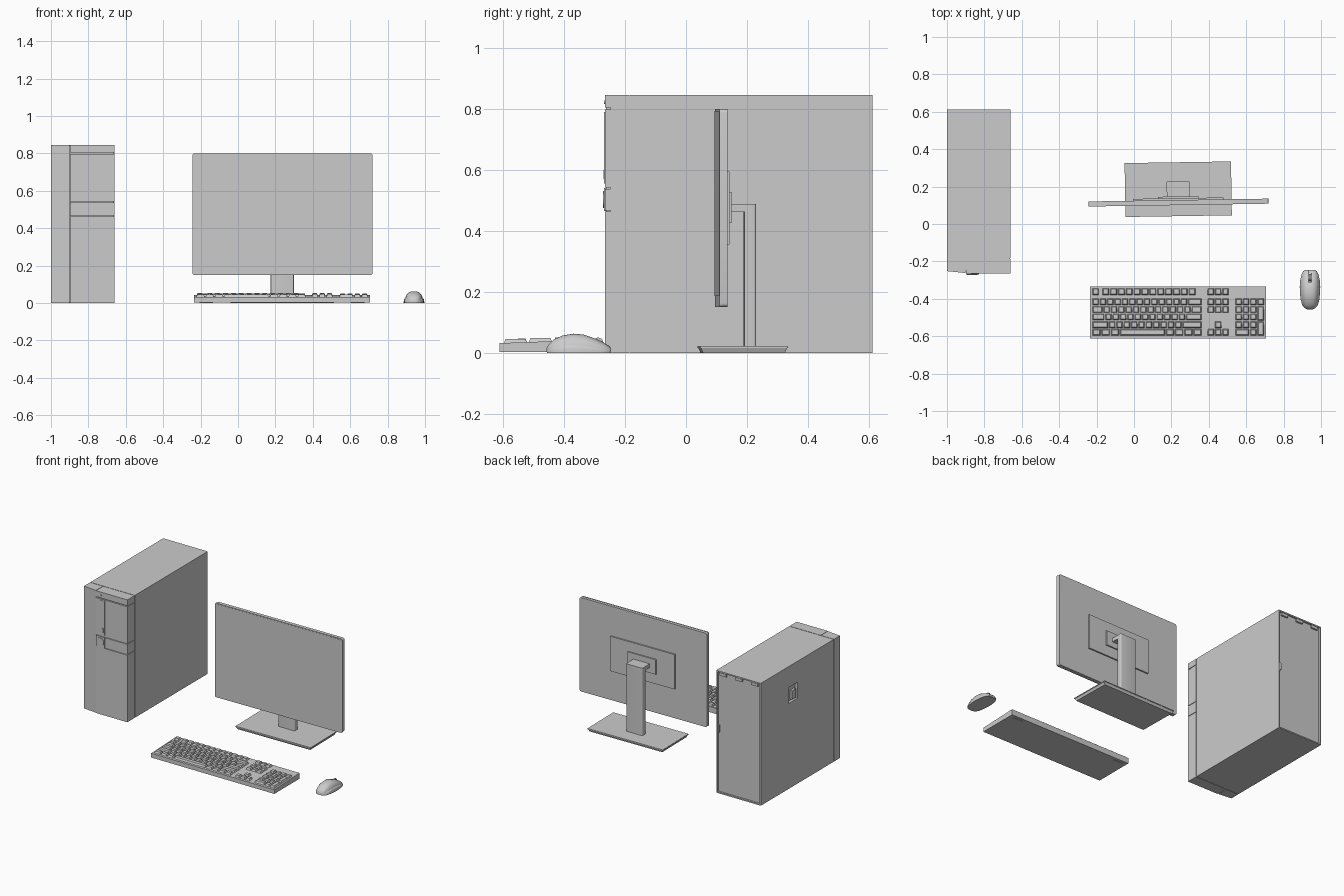
import bpy, bmesh, math
from mathutils import Matrix, Vector

if "Cube" in bpy.data.objects:
    bpy.data.objects.remove(bpy.data.objects["Cube"])


def finish(name, bm, smooth=False):
    bmesh.ops.recalc_face_normals(bm, faces=bm.faces)
    me = bpy.data.meshes.new(name)
    bm.to_mesh(me)
    bm.free()
    ob = bpy.data.objects.new(name, me)
    bpy.context.collection.objects.link(ob)
    if smooth:
        bpy.ops.object.select_all(action='DESELECT')
        ob.select_set(True)
        bpy.context.view_layer.objects.active = ob
        bpy.ops.object.shade_smooth_by_angle(angle=math.radians(35))
    return ob


def add_box(bm, x, y, z, taper=None):
    """Box from ranges; taper shrinks the top face by that amount per side."""
    c = Vector((sum(x) / 2, sum(y) / 2, sum(z) / 2))
    s = Vector((abs(x[1] - x[0]), y[1] - y[0], z[1] - z[0]))
    vs = bmesh.ops.create_cube(bm, size=1)['verts']
    for v in vs:
        up = v.co.z > 0
        d = Vector((math.copysign(1, v.co.x), math.copysign(1, v.co.y), 0))
        v.co = c + Vector([a * b for a, b in zip(v.co, s)])
        if taper and up:
            v.co -= d * taper
    return vs


def box(name, x, y, z, round_axis=None, r=0.01, taper=None):
    bm = bmesh.new()
    add_box(bm, x, y, z, taper)
    if round_axis is not None:
        edges = [e for e in bm.edges
                 if abs((e.verts[0].co - e.verts[1].co).normalized()[round_axis]) > 0.9]
        bmesh.ops.bevel(bm, geom=edges, offset=r, segments=4, profile=0.5, affect='EDGES')
    return finish(name, bm, round_axis is not None)


def prism(name, pts, a, b, axis):
    """Extrude a profile along axis 'x' (pts are y,z) or 'z' (pts are x,y)."""
    def place(p, t):
        return (t, *p) if axis == 'x' else (*p, t)
    bm = bmesh.new()
    lo = [bm.verts.new(place(p, a)) for p in pts]
    hi = [bm.verts.new(place(p, b)) for p in pts]
    bm.faces.new(lo)
    bm.faces.new(hi)
    n = len(pts)
    for i in range(n):
        bm.faces.new((lo[i], lo[(i + 1) % n], hi[(i + 1) % n], hi[i]))
    return finish(name, bm)


def cylinder(name, centre, r, depth, rot, segs=32):
    bm = bmesh.new()
    m = Matrix.Translation(centre) @ Matrix.Rotation(math.pi / 2, 4, rot)
    bmesh.ops.create_cone(bm, cap_ends=True, segments=segs, radius1=r, radius2=r,
                          depth=depth, matrix=m)
    return finish(name, bm, True)


def cut(ob, cutter):
    m = ob.modifiers.new('cut', 'BOOLEAN')
    m.operation, m.solver, m.object = 'DIFFERENCE', 'EXACT', cutter
    bpy.context.view_layer.objects.active = ob
    bpy.ops.object.modifier_apply(modifier=m.name)
    bpy.data.objects.remove(cutter)


# Tower case with recessed back panel
bm = bmesh.new()
add_box(bm, (-1, -0.66), (-0.183, 0.612), (0, 0.845))
bm.faces.ensure_lookup_table()
bm.normal_update()
back = max(bm.faces, key=lambda f: f.calc_center_median().y)
bmesh.ops.inset_region(bm, faces=[back], thickness=0.012)
bmesh.ops.inset_region(bm, faces=[back], thickness=0.0005, depth=-0.012)
case = finish('tower_case', bm)

# Side latch in its pocket, tabs on the back rim
cut(case, box('latch_cutter', (-1.1, -0.98), (0.21, 0.31), (0.59, 0.70)))
box('side_latch', (-0.997, -0.979), (0.225, 0.265), (0.60, 0.66))
for x in (-0.95, -0.83, -0.71):
    box('back_tab', (x - 0.025, x + 0.025), (0.598, 0.611), (0.815, 0.834))
box('back_side_tab', (-0.68, -0.671), (0.598, 0.611), (0.42, 0.47))

# Front bezel: slanted left strip, stacked right panels, core behind the gaps
box('bezel_core', (-0.996, -0.664), (-0.248, -0.18), (0.002, 0.843))
prism('bezel_left_strip', [(-1, -0.187), (-1, -0.252), (-0.902, -0.262), (-0.902, -0.187)],
      0, 0.845, 'z')
for z in ((0, 0.463), (0.467, 0.538), (0.542, 0.798), (0.804, 0.845)):
    box('bezel_right_panel', (-0.898, -0.66), (-0.265, -0.187), z)

# Power button, optical drive strip, indicator
box('button_block', (-0.897, -0.83), (-0.269, -0.26), (0.465, 0.54))
cylinder('power_button', (-0.864, -0.268, 0.503), 0.028, 0.008, 'X')
box('drive_door', (-0.862, -0.832), (-0.268, -0.26), (0.555, 0.79))
box('drive_eject_button', (-0.853, -0.841), (-0.27, -0.26), (0.57, 0.60))
cylinder('indicator_light', (-0.865, -0.265, 0.822), 0.006, 0.006, 'X', 16)

# Monitor and stand, turned slightly about the vertical axis
monitor = [
    box('monitor_front', (-0.244, 0.72), (0.102, 0.110), (0.15, 0.80), 1, 0.012),
    box('monitor_shell', (-0.243, 0.719), (0.109, 0.128), (0.151, 0.799), 1, 0.012),
    box('screen', (-0.236, 0.712), (0.101, 0.104), (0.187, 0.793)),
    box('back_plate', (-0.005, 0.48), (0.127, 0.138), (0.355, 0.595)),
    box('mount_plate', (0.13, 0.345), (0.137, 0.147), (0.425, 0.527)),
    box('stand_arm', (0.176, 0.30), (0.146, 0.20), (0.462, 0.488)),
    box('stand_neck', (0.176, 0.30), (0.19, 0.228), (0.02, 0.488), 2, 0.006),
    box('stand_base_top', (-0.047, 0.522), (0.042, 0.33), (0.016, 0.022)),
    box('stand_base_foot', (-0.037, 0.512), (0.052, 0.32), (0, 0.017), taper=-0.008),
]
pivot = Matrix.Translation((0.238, 0.115, 0))
turn = pivot @ Matrix.Rotation(math.radians(0.9), 4, 'Z') @ pivot.inverted()
for ob in monitor:
    ob.data.transform(turn)

# Keyboard wedge and rear feet
KY0, KY1 = -0.612, -0.335


def deck(y):
    return 0.032 + (y - KY0) / (KY1 - KY0) * 0.010


prism('keyboard_base', [(KY0, 0.003), (KY1, 0.003), (KY1, deck(KY1)), (KY0, deck(KY0))],
      -0.235, 0.706, 'x')
for x in (-0.17, 0.64):
    box('keyboard_foot', (x - 0.035, x + 0.035), (-0.375, -0.355), (0, 0.004))

# Keycaps: (left x, row y, width, height) in key units
U = 0.0393
ROWS = [-0.416, -0.457, -0.497, -0.538, -0.579]
TOP = -0.361
keys = [(-0.225, TOP, 1, 1)]
keys += [(-0.172 + i * 0.042, TOP, 1.06, 1) for i in range(12)]
layout = [[1] * 13 + [2],
          [1.5] + [1] * 12 + [1.5],
          [1.75] + [1] * 11 + [2.25],
          [2.25] + [1] * 10 + [2.75],
          [1.25] * 3 + [6.25] + [1.25] * 4]
for y, widths in zip(ROWS, layout):
    x = -0.225
    for w in widths:
        keys.append((x, y, w, 1))
        x += w * U
NAV, PAD = 0.391, 0.54
for y in (TOP, ROWS[0], ROWS[1], ROWS[4]):
    keys += [(NAV + i * U, y, 1, 1) for i in range(3)]
keys.append((NAV + U, ROWS[3], 1, 1))
for y in ROWS[:4]:
    keys += [(PAD + i * U, y, 1, 1) for i in range(3)]
keys += [(PAD, ROWS[4], 2, 1), (PAD + 2 * U, ROWS[4], 1, 1), (PAD + 3 * U, ROWS[0], 1, 1)]
keys += [(PAD + 3 * U, (ROWS[i] + ROWS[i + 1]) / 2, 1, 2) for i in (1, 3)]
bm = bmesh.new()
for x, y, w, h in keys:
    hy = (h * 0.0405 - 0.004) / 2
    add_box(bm, (x + 0.002, x + w * U - 0.002), (y - hy, y + hy),
            (deck(y) - 0.003, deck(y) + 0.012), 0.006)
finish('keycaps', bm)


# Mouse: lofted skirt and upper shell
def loft(name, sections, z0, power):
    bm, rings, n = bmesh.new(), [], 24
    for y, w, h in sections:
        ring = []
        for i in range(n + 1):
            a = math.pi * i / n
            c, s = math.cos(a), max(math.sin(a), 0)
            ring.append(bm.verts.new((0.941 + w * math.copysign(abs(c) ** power, c), y,
                                      z0 + (h - z0) * s ** power)))
        rings.append(ring)
    for a, b in zip(rings, rings[1:]):
        for i in range(n + 1):
            j = (i + 1) % (n + 1)
            bm.faces.new((a[i], a[j], b[j], b[i]))
    bm.faces.new(rings[0])
    bm.faces.new(rings[-1])
    return finish(name, bm, True)


body = [(-0.457, 0.014, 0.014), (-0.452, 0.028, 0.026), (-0.435, 0.042, 0.043),
        (-0.405, 0.050, 0.057), (-0.37, 0.0535, 0.063), (-0.335, 0.055, 0.060),
        (-0.30, 0.052, 0.048), (-0.27, 0.046, 0.034), (-0.252, 0.038, 0.023),
        (-0.245, 0.030, 0.015)]
loft('mouse_skirt', [(y * 0.98 - 0.007, w, h * 0.6) for y, w, h in body], 0.0, 0.6)
shell = loft('mouse_shell', [(y, w * 0.9, h) for y, w, h in body], 0.003, 0.8)

# Gap between the mouse buttons, and the scroll wheel
cut(shell, box('wheel_cutter', (0.933, 0.949), (-0.31, -0.2), (0.02, 0.1), 2, 0.006))
cylinder('scroll_wheel', (0.941, -0.288, 0.033), 0.017, 0.011, 'Y')
